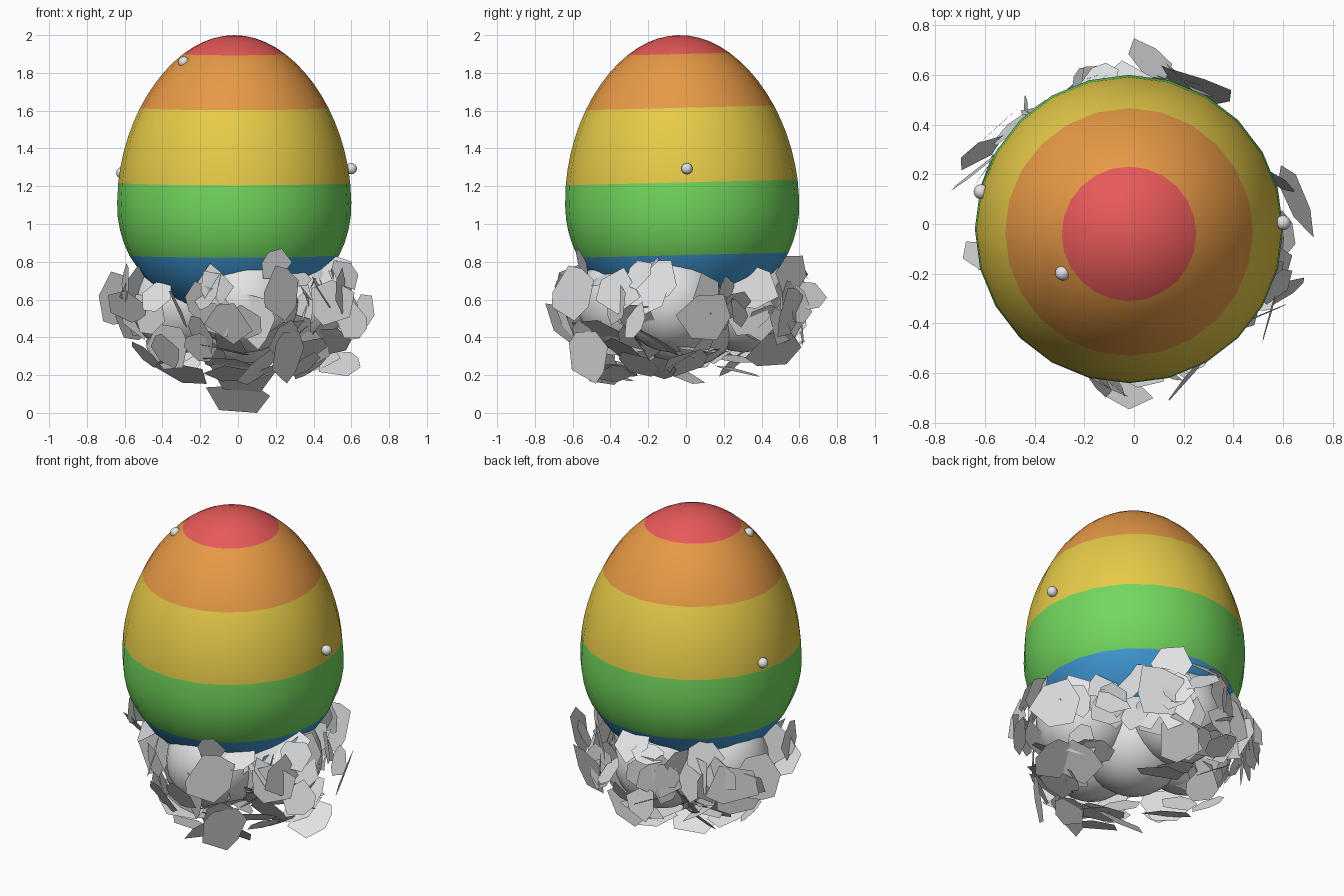
import bpy, bmesh, math, random
from mathutils import Vector

random.seed(11)
cube = bpy.data.objects.get("Cube")
if cube:
    bpy.data.objects.remove(cube, do_unlink=True)


def material(name, *rgb):
    m = bpy.data.materials.new(name)
    m.use_nodes = True
    m.diffuse_color = (*rgb, 1)
    m.node_tree.nodes["Principled BSDF"].inputs["Base Color"].default_value = (*rgb, 1)
    return m


blue = material("blue", 0.055, 0.34, 0.72)
green = material("green", 0.17, 0.68, 0.11)
yellow = material("yellow", 0.80, 0.60, 0.065)
orange = material("orange", 0.80, 0.32, 0.06)
red = material("red", 0.80, 0.10, 0.10)
white = material("pale grey", 0.76, 0.77, 0.78)


def add_object(name, bm, materials, smooth=True):
    mesh = bpy.data.meshes.new(name)
    for m in materials:
        mesh.materials.append(m)
    for f in bm.faces:
        f.smooth = smooth
    bm.to_mesh(mesh)
    bm.free()
    obj = bpy.data.objects.new(name, mesh)
    bpy.context.collection.objects.link(obj)
    return obj


def add_ball(name, location, radius, segments):
    bm = bmesh.new()
    bmesh.ops.create_uvsphere(bm, u_segments=segments, v_segments=segments // 2, radius=radius)
    add_object(name, bm, [white]).location = location


# Egg: slightly pointed top, round bottom, split into colour bands by height
EGG = Vector((-0.02, -0.02, 1.1))
WIDE, TOP, BOTTOM, SIDES = 0.62, 0.9, 0.6, 24


def height_angle(z):
    ratio = (z - EGG.z) / (TOP if z > EGG.z else BOTTOM)
    return math.asin(max(-1.0, min(1.0, ratio)))


bm = bmesh.new()
levels = [height_angle(z) for z in (0.5, 0.835, 1.22, 1.615, 1.9, 2.0)]
steps = 5
previous = None
for band in range(5):
    for s in range(steps + 1):
        if band and s == 0:
            continue
        a = levels[band] + (levels[band + 1] - levels[band]) * s / steps
        z = math.sin(a) * (TOP if a > 0 else BOTTOM)
        r = WIDE * math.cos(a) * (1 - 0.06 * max(0, math.sin(a)) ** 2)
        ring = []
        for i in range(SIDES):
            t = math.tau * i / SIDES
            ring.append(bm.verts.new((r * math.cos(t), r * math.sin(t), z)))
        if previous:
            for i in range(SIDES):
                j = (i + 1) % SIDES
                f = bm.faces.new((previous[i], previous[j], ring[j], ring[i]))
                f.material_index = band
        previous = ring
bmesh.ops.remove_doubles(bm, verts=bm.verts, dist=0.0005)
egg = add_object("striped_egg", bm, [blue, green, yellow, orange, red])
egg.location = EGG
egg.rotation_euler.x = math.radians(1.4)

# Small beads on the shell
beads = [(-0.287, -0.197, 1.857), (-0.615, 0.13, 1.27), (0.60, 0.005, 1.293)]
for i, p in enumerate(beads):
    add_ball(f"bead_{i + 1}", p, 0.03, 16)


# Nest: smooth lumps covered with large loose flat flakes
def add_flake(bm, centre, normal, size):
    normal = normal.normalized()
    u = normal.orthogonal().normalized()
    v = normal.cross(u)
    count = random.randint(5, 7)
    turn = random.uniform(0, math.tau)
    points = []
    for i in range(count):
        a = turn + math.tau * (i + random.uniform(-0.25, 0.25)) / count
        r = size * random.uniform(0.75, 1.1)
        points.append(centre + u * r * math.cos(a) + v * r * math.sin(a))
    if all(max(abs(p.x), abs(p.y)) < 0.75 and 0.13 < p.z < 0.88 for p in points):
        bm.faces.new([bm.verts.new(p) for p in points])
        return True
    return False


def outside_egg(p):
    d = p - EGG
    return (d.x / WIDE) ** 2 + (d.y / WIDE) ** 2 + (d.z / BOTTOM) ** 2 > 1.1


add_ball("centre_nest_lump", (0, 0, 0.53), 0.29, 24)
for name, degrees in (("left", -14), ("back", 100), ("right", 164), ("front", 280)):
    a = math.radians(degrees)
    out = Vector((math.cos(a), math.sin(a), 0))
    lump = out * 0.31 + Vector((0, 0, 0.59))
    add_ball(f"{name}_nest_lump", lump, 0.27, 24)
    bm = bmesh.new()
    made = 0
    for attempt in range(4000):
        d = Vector([random.gauss(0, 1) for k in range(3)]).normalized()
        centre = lump + d * random.uniform(0.27, 0.41)
        if d.dot(out) < -0.15 or not outside_egg(centre):
            continue
        tilt = Vector([random.gauss(0, 0.3) for k in range(3)])
        made += add_flake(bm, centre, d + tilt, random.uniform(0.09, 0.16))
        if made == 32:
            break
    add_object(f"{name}_nest_flakes", bm, [white], smooth=False)

# Lowest flakes: one touches the ground, one joins it to the nest
bm = bmesh.new()
outline = [(-0.17, -0.8), (0.08, -1), (0.17, -0.2), (0.1, 1), (-0.1, 0.8)]
for base, v in (
    (Vector((0, -0.1, 0.075)), Vector((0, 0.075, -0.075))),
    (Vector((0.02, -0.24, 0.19)), Vector((0, 0.1, -0.08))),
):
    bm.faces.new([bm.verts.new(base + Vector((x, 0, 0)) + v * y) for x, y in outline])
add_object("bottom_flakes", bm, [white], smooth=False)
